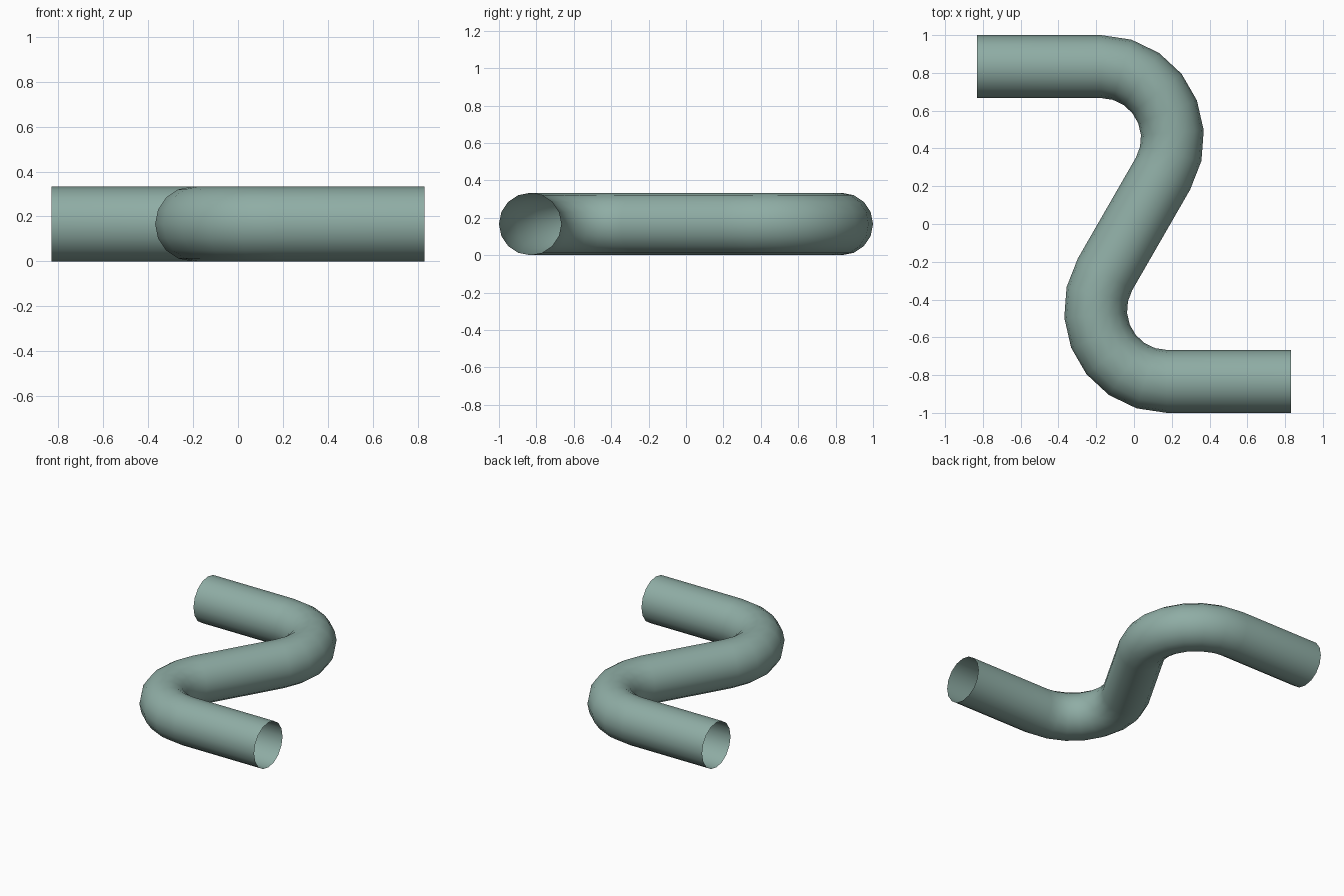
import bpy, bmesh
from math import sin, cos, radians, tau

cube = bpy.data.objects.get("Cube")
if cube:
    bpy.data.objects.remove(cube, do_unlink=True)

TUBE_R = 1 / 6        # radius of the pipe
BEND_R = 0.378        # radius of each bend's centre line
BEND_X = -0.174       # x where the straight end meets the bend
END_X = 0.832
SIDES = 16
BEND_STEPS = 7
END_Y = 1 - TUBE_R

# Half of the centre line: (x, y, angle of the ring's flat axis)
half = [(-END_X, END_Y, radians(90))]
for i in range(BEND_STEPS + 1):
    a = radians(90 - 120 * i / BEND_STEPS)
    half.append((BEND_X + BEND_R * cos(a), END_Y - BEND_R + BEND_R * sin(a), a))

# The other half is the same path turned half a revolution
path = half + [(-x, -y, a) for x, y, a in reversed(half)]

# Sweep open rings along the path
bm = bmesh.new()
rings = []
for x, y, a in path:
    ring = []
    for j in range(SIDES):
        b = tau * j / SIDES
        out = TUBE_R * cos(b)
        ring.append(bm.verts.new((x + out * cos(a), y + out * sin(a),
                                  TUBE_R + TUBE_R * sin(b))))
    rings.append(ring)
for r, s in zip(rings, rings[1:]):
    for j in range(SIDES):
        k = (j + 1) % SIDES
        face = bm.faces.new((r[j], r[k], s[k], s[j]))
        face.smooth = True

mesh = bpy.data.meshes.new("bent_pipe")
bm.to_mesh(mesh)
bm.free()
pipe = bpy.data.objects.new("bent_pipe", mesh)
bpy.context.collection.objects.link(pipe)

# Grey-green paint
paint = bpy.data.materials.new("grey_green")
paint.use_nodes = True
colour = (0.275, 0.418, 0.376, 1)
paint.diffuse_color = colour
paint.node_tree.nodes["Principled BSDF"].inputs["Base Color"].default_value = colour
mesh.materials.append(paint)
